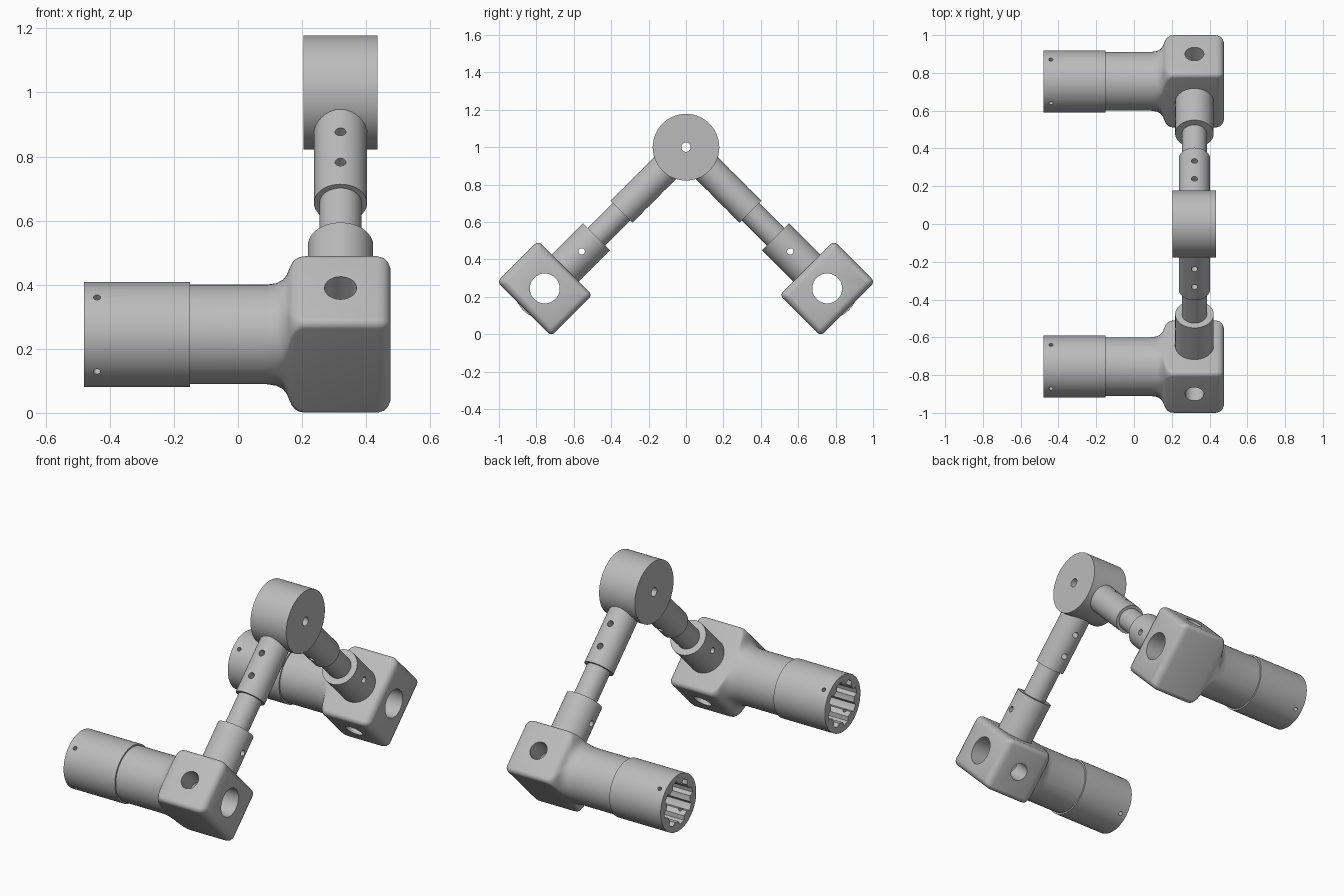
import bpy
import bmesh
from math import cos, sin, pi, radians
from mathutils import Vector

if "Cube" in bpy.data.objects:
    bpy.data.objects.remove(bpy.data.objects["Cube"])

grey = bpy.data.materials.new("plain grey")
grey.use_nodes = True
COLOUR = (0.5, 0.5, 0.5, 1)
grey.diffuse_color = COLOUR
grey.node_tree.nodes["Principled BSDF"].inputs["Base Color"].default_value = COLOUR

X = Vector((1, 0, 0))
HUB = Vector((0.32, 0, 1.0))


def loft(name, rings):
    """Skin a closed solid over a list of point rings."""
    bm = bmesh.new()
    rows = [[bm.verts.new(p) for p in ring] for ring in rings]
    n = len(rows[0])
    for a, b in zip(rows, rows[1:]):
        for i in range(n):
            j = (i + 1) % n
            bm.faces.new((a[i], a[j], b[j], b[i]))
    bm.faces.new(rows[0])
    bm.faces.new(rows[-1])
    bmesh.ops.recalc_face_normals(bm, faces=bm.faces)
    mesh = bpy.data.meshes.new(name)
    bm.to_mesh(mesh)
    bm.free()
    mesh.materials.append(grey)
    ob = bpy.data.objects.new(name, mesh)
    bpy.context.collection.objects.link(ob)
    return ob


def rod(name, start, end, radius, n=64):
    """Cylinder between two points; radius may be a function of the index."""
    axis = (end - start).normalized()
    side = axis.orthogonal().normalized()
    up = axis.cross(side)
    rad = radius if callable(radius) else (lambda i: radius)
    rings = [[p + (side * cos(2 * pi * i / n) + up * sin(2 * pi * i / n)) * rad(i)
              for i in range(n)] for p in (start, end)]
    return loft(name, rings)


def cut(ob, cutter):
    """Subtract a cutter from a part and discard the cutter."""
    mod = ob.modifiers.new("cut", "BOOLEAN")
    mod.operation = "DIFFERENCE"
    mod.solver = "EXACT"
    mod.object = cutter
    cutter.hide_render = True
    bpy.context.view_layer.update()
    graph = bpy.context.evaluated_depsgraph_get()
    mesh = bpy.data.meshes.new_from_object(ob.evaluated_get(graph))
    ob.modifiers.clear()
    ob.data = mesh
    bpy.data.objects.remove(cutter)


def drill(ob, centre, axis, radius, reach, n=32):
    cut(ob, rod("drill", centre - axis * reach, centre + axis * reach, radius, n))


def section(origin, a, v, t, inset):
    """Cross-section that turns from a circle (t=0) into a rounded block (t=1)."""
    r = 0.154 + (0.025 - 0.154) * t
    half_a, half_v = 0.155 - inset, 0.155 + 0.05 * t - inset
    r = max(r - inset * 0.5, 0.008)
    ring = []
    for k, (sa, sv) in enumerate(((1, 1), (-1, 1), (-1, -1), (1, -1))):
        for i in range(13):
            ang = (k + i / 12) * pi / 2
            ring.append(origin + a * (sa * (half_a - r) + r * cos(ang))
                        + v * (sv * (half_v - r) + r * sin(ang)))
    return ring


# x position, blend from barrel to block, rounding inset
STATIONS = [(-0.17, 0, 0), (0.09, 0, 0), (0.12, 0.05, 0), (0.14, 0.17, 0),
            (0.152, 0.34, 0), (0.16, 0.55, 0), (0.168, 0.75, 0), (0.178, 0.88, 0),
            (0.192, 0.97, 0), (0.21, 1, 0), (0.435, 1, 0), (0.455, 1, 0.005),
            (0.468, 1, 0.015), (0.476, 1, 0.032)]

# Central hub
hub = rod("hub", HUB - X * 0.115, HUB + X * 0.115, 0.178, 96)
drill(hub, HUB, X, 0.025, 0.3)

for s, label in ((-1, "front"), (1, "back")):
    a = Vector((0, s, -1)).normalized()   # outward along the arm
    v = Vector((0, s, 1)).normalized()    # across the arm, outward and up
    centre = HUB + a * 1.068
    axis0 = centre - X * HUB.x            # barrel axis at x = 0

    # Upper tube and inner rod of the arm
    tube = rod(label + "_arm_tube", HUB + a * 0.1, HUB + a * 0.488, 0.083)
    inner = rod(label + "_arm_rod", HUB + a * 0.47, HUB + a * 0.93, 0.066)
    for d in (0.256, 0.39):
        drill(tube, HUB + a * d, v, 0.017, 0.2)

    # Collar holding the rod on the block
    collar = rod(label + "_collar", HUB + a * 0.676, HUB + a * 0.945, 0.102)
    for ob in (collar, inner):
        drill(ob, HUB + a * 0.788, X, 0.017, 0.3)

    # Barrel flaring into the rounded block, with its bores
    body = loft(label + "_barrel_block",
                [section(axis0 + X * x, a, v, t, inset) for x, t, inset in STATIONS])
    drill(body, centre, X, 0.08, 0.8, 48)
    drill(body, centre, v, 0.05, 0.4, 48)

    # End sleeve with a toothed socket and four pin holes
    sleeve = rod(label + "_sleeve", axis0 - X * 0.48, axis0 - X * 0.15, 0.164)
    cut(sleeve, rod("socket", axis0 - X * 0.6, axis0 - X * 0.1,
                    lambda i: 0.13 if (i // 4) % 2 else 0.108))
    for axis in (a, v):
        drill(sleeve, axis0 - X * 0.44, axis, 0.011, 0.3, 20)

# Smooth the round surfaces, keeping hard edges
bpy.ops.object.select_all(action="DESELECT")
for ob in bpy.context.collection.objects:
    if ob.type == "MESH":
        ob.select_set(True)
        bpy.context.view_layer.objects.active = ob
bpy.ops.object.shade_smooth_by_angle(angle=radians(32))
